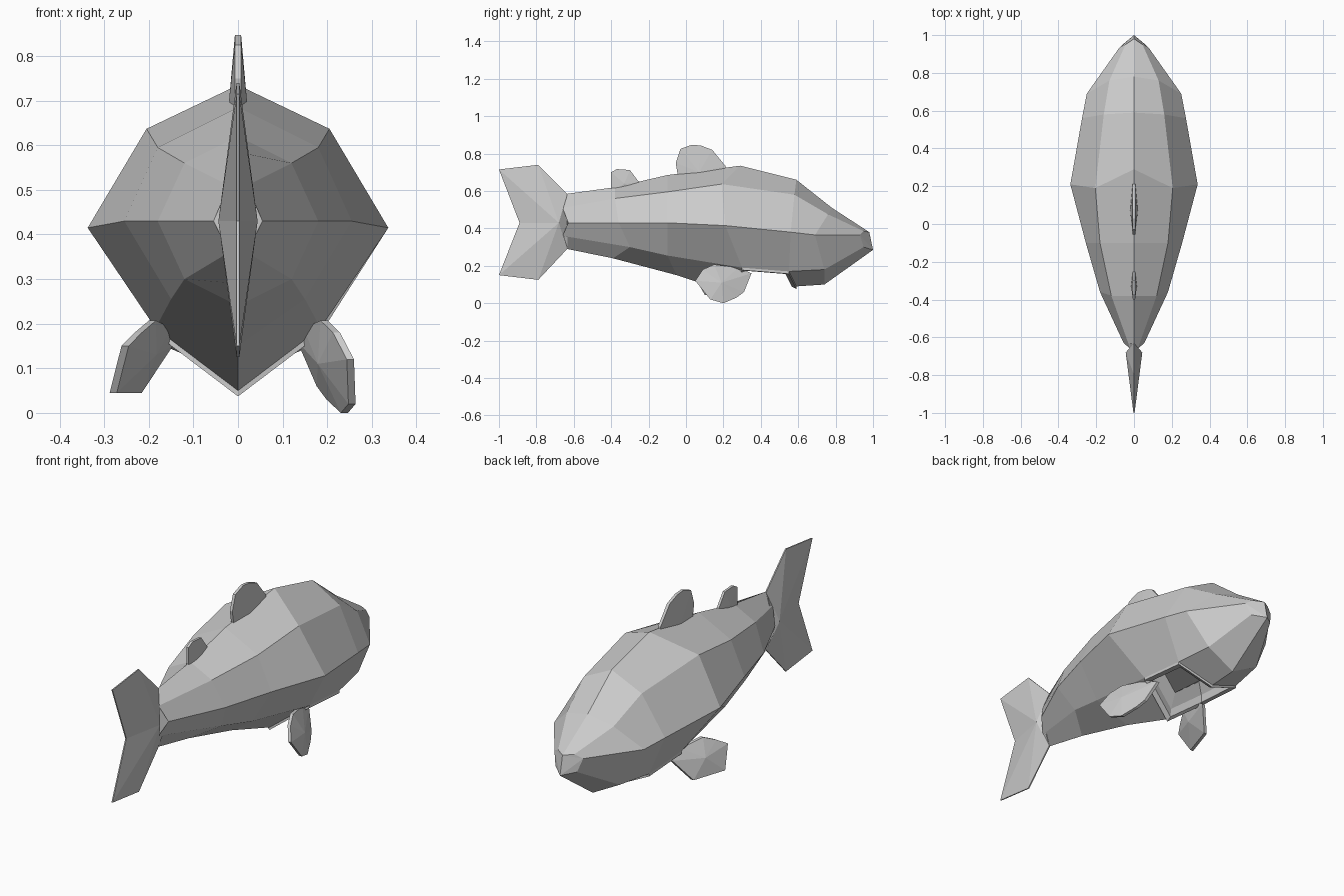
import bpy, bmesh
from mathutils import Vector

if "Cube" in bpy.data.objects:
    bpy.data.objects.remove(bpy.data.objects["Cube"])


def finish(bm, name):
    bmesh.ops.recalc_face_normals(bm, faces=bm.faces)
    me = bpy.data.meshes.new(name)
    bm.to_mesh(me)
    bm.free()
    ob = bpy.data.objects.new(name, me)
    bpy.context.collection.objects.link(ob)
    return ob


def fin(name, outline, centre, mid, edge, side=0, lean=0.0, sweep=0.0):
    """Flat fin from a (y, z) outline, bulging at its centre.
    Side fins (side = 1 or -1) lean outwards downwards and towards the tail."""
    bm = bmesh.new()

    def vert(y, z, t):
        x = side * (.195 + lean * (.2 - z) - sweep * (y - .15))
        return bm.verts.new((x + t, y, z))

    sides = []
    for s in (1, -1):
        ring = [vert(y, z, s * edge) for y, z in outline]
        hub = vert(*centre, s * mid)
        sides.append(ring)
        for i in range(len(ring)):
            bm.faces.new((hub, ring[i], ring[(i + 1) % len(ring)]))
    a, b = sides
    for i in range(len(a)):
        j = (i + 1) % len(a)
        bm.faces.new((a[i], a[j], b[j], b[i]))
    return finish(bm, name)


# Body: half sections (top, upper, middle, lower, bottom) from tail root to nose
sections = [
    [(0, -.635, .585), (.02, -.66, .51), (.055, -.63, .43), (.02, -.66, .36), (0, -.635, .29)],
    [(0, -.38, .62), (.12, -.38, .56), (.18, -.36, .43), (.12, -.30, .30), (0, -.39, .24)],
    [(0, -.10, .685), (.18, -.10, .595), (.255, -.10, .43), (.15, -.10, .255), (0, -.05, .15)],
    [(0, .29, .735), (.205, .19, .637), (.337, .21, .415), (.185, .30, .19), (0, .25, .05)],
    [(0, .59, .66), (.16, .58, .58), (.275, .56, .38), (.18, .55, .17), (0, .59, .09)],
    [(0, .78, .51), (.13, .76, .475), (.25, .69, .365), (.15, .74, .18), (0, .74, .10)],
    [(0, .98, .38), (.045, .95, .385), (.08, .93, .365), (.06, .95, .30), (0, 1.0, .285)],
]
bm = bmesh.new()
rings = []
for half in sections:
    full = half + [(-x, y, z) for x, y, z in half[3:0:-1]]
    rings.append([bm.verts.new(p) for p in full])
for r in range(len(rings) - 1):
    for i in range(8):
        if r == 3 and i in (3, 4):      # mouth opening
            continue
        j = (i + 1) % 8
        bm.faces.new((rings[r][i], rings[r][j], rings[r + 1][j], rings[r + 1][i]))

# Tail root and nose, each closed by triangles meeting in an upright centre edge
for ring in (rings[0], rings[-1]):
    for s in (1, -1):
        top, up, side, low, bottom = (ring[(s * k) % 8] for k in range(5))
        bm.faces.new((top, up, side))
        bm.faces.new((top, side, bottom))
        bm.faces.new((side, low, bottom))

# Mouth: lip around the opening, then a pocket rising into the head
loop = [rings[3][k] for k in (3, 4, 5)] + [rings[4][k] for k in (5, 4, 3)]
mid = sum((v.co for v in loop), Vector()) / 6
steps = [(1.0, -.013), (.86, -.01), (.84, .03), (.66, .09)]
base = [v.co.copy() for v in loop]
for scale, rise in steps:
    new = []
    for co in base:
        p = mid + (co - mid) * scale
        new.append(bm.verts.new((p.x, p.y, p.z + rise)))
    for i in range(6):
        j = (i + 1) % 6
        bm.faces.new((loop[i], loop[j], new[j], new[i]))
    loop = new
bm.faces.new(loop)
finish(bm, "body")

# Tail fin, thick at the root and sharp at the rim
fin("tail_fin",
    [(-.635, .585), (-.79, .74), (-1, .715), (-.89, .43), (-1, .15), (-.79, .125), (-.635, .29)],
    (-.68, .43), .044, .003)

# Dorsal fins
fin("front_dorsal_fin",
    [(-.04, .66), (-.055, .75), (-.03, .825), (.03, .847), (.08, .843), (.14, .82), (.21, .735), (.22, .68)],
    (.07, .70), .02, .007)
fin("rear_dorsal_fin",
    [(-.40, .58), (-.40, .70), (-.37, .717), (-.30, .712), (-.25, .645), (-.25, .60)],
    (-.33, .64), .015, .006)

# Side fins: the right one rounder and longer, the left one squarer
fin("right_side_fin",
    [(.05, .12), (.09, .18), (.15, .207), (.28, .19), (.35, .16), (.31, .06), (.27, .03), (.20, 0), (.13, .02)],
    (.19, .11), .03, .008, side=1, lean=.30, sweep=.33)
fin("left_side_fin",
    [(.04, .15), (.09, .18), (.15, .207), (.28, .19), (.34, .15), (.27, .045), (.10, .045)],
    (.19, .13), .03, .008, side=-1, lean=.44, sweep=.33)
